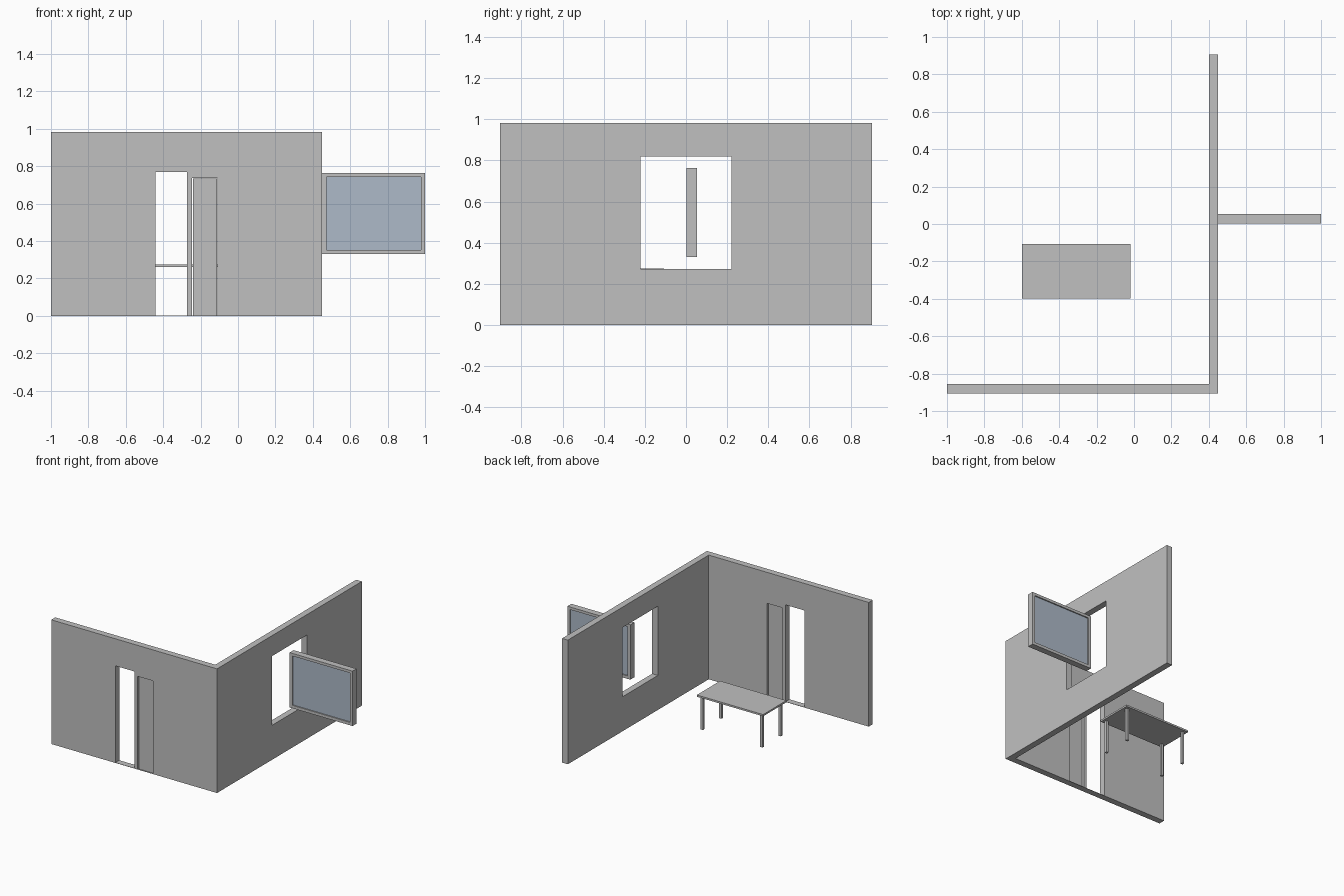
import bpy, bmesh

if "Cube" in bpy.data.objects:
    bpy.data.objects.remove(bpy.data.objects["Cube"])


def material(name, rgb):
    m = bpy.data.materials.new(name)
    m.diffuse_color = (*rgb, 1)
    m.use_nodes = True
    m.node_tree.nodes["Principled BSDF"].inputs["Base Color"].default_value = m.diffuse_color
    return m


grey = material("plain grey", (0.53, 0.53, 0.53))
blue = material("glass blue", (0.42, 0.49, 0.58))


def finish(name, bm, mat):
    bmesh.ops.recalc_face_normals(bm, faces=bm.faces)
    me = bpy.data.meshes.new(name)
    bm.to_mesh(me)
    bm.free()
    if mat:
        me.materials.append(mat)
    ob = bpy.data.objects.new(name, me)
    bpy.context.collection.objects.link(ob)
    return ob


def prism(name, outline, z0, z1, mat):
    """Extrude a floor-plan outline upward."""
    bm = bmesh.new()
    face = bm.faces.new([bm.verts.new((x, y, z0)) for x, y in outline])
    ext = bmesh.ops.extrude_face_region(bm, geom=[face])
    for v in ext["geom"]:
        if isinstance(v, bmesh.types.BMVert):
            v.co.z = z1
    return finish(name, bm, mat)


def box(name, x0, x1, y0, y1, z0, z1, mat=grey):
    return prism(name, [(x0, y0), (x1, y0), (x1, y1), (x0, y1)], z0, z1, mat)


def cut(target, name, *size):
    cutter = box(name, *size)
    cutter.hide_render = True
    cutter.display_type = 'WIRE'
    mod = target.modifiers.new(name, 'BOOLEAN')
    mod.operation = 'DIFFERENCE'
    mod.solver = 'EXACT'
    mod.object = cutter


# L-shaped walls with doorway, narrow door slot and window hole
Y = 0.905
walls = prism("walls", [(-1, -Y), (0.45, -Y), (0.45, Y), (0.40, Y),
                        (0.40, -0.855), (-1, -0.855)], 0, 0.982, grey)
cut(walls, "doorway_cutter", -0.44, -0.272, -1, -0.8, 0.002, 0.768)
cut(walls, "door_slot_cutter", -0.245, -0.11, -1, -0.8, 0.002, 0.737)
cut(walls, "window_cutter", 0.3, 0.6, -0.22, 0.22, 0.273, 0.82)

# Door leaf standing in the slot
box("door", -0.240, -0.111, -0.895, -0.870, 0.002, 0.734)

# Opened window: frame with an opening and a pane set slightly back
frame = box("window_frame", 0.45, 1.0, 0.003, 0.053, 0.33, 0.764)
cut(frame, "frame_cutter", 0.474, 0.978, -0.1, 0.2, 0.353, 0.743)
box("window_pane", 0.474, 0.978, 0.012, 0.044, 0.353, 0.743, blue)

# Table
box("table_top", -0.6, -0.02, -0.398, -0.107, 0.26, 0.274)
for i, x in enumerate((-0.57, -0.05)):
    for j, y in enumerate((-0.368, -0.137)):
        box(f"table_leg_{2 * i + j + 1}", x - 0.01, x + 0.01, y - 0.01, y + 0.01, 0, 0.26)
